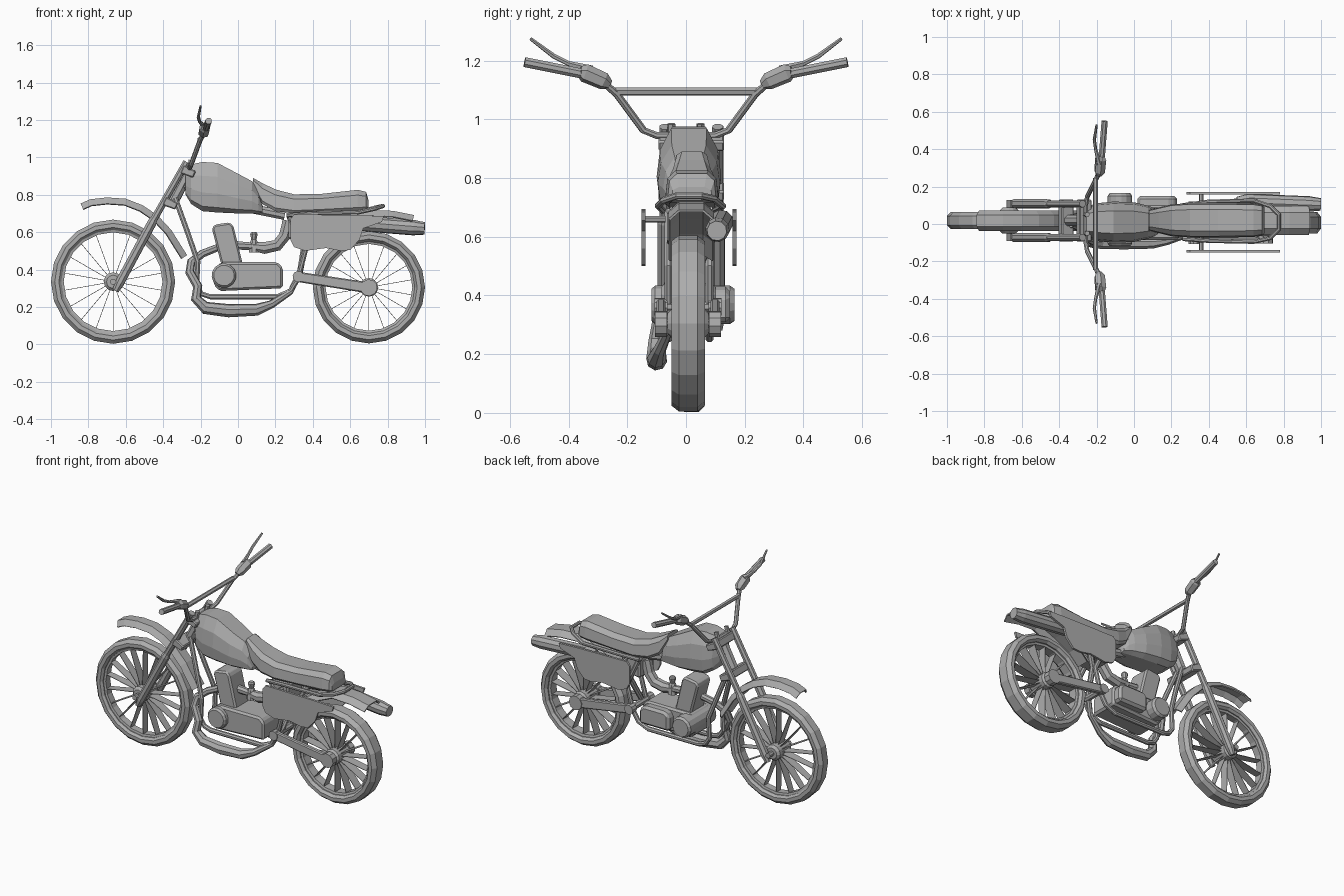
import bpy, bmesh, math
from mathutils import Vector

if "Cube" in bpy.data.objects:
    bpy.data.objects.remove(bpy.data.objects["Cube"], do_unlink=True)

grey = bpy.data.materials.new("plain grey")
grey.use_nodes = True
grey.diffuse_color = (0.42, 0.42, 0.42, 1)
grey.node_tree.nodes["Principled BSDF"].inputs["Base Color"].default_value = grey.diffuse_color

SIDES = (("near", -1), ("far", 1))


def build(name, verts, faces, bevel=0, thick=0):
    """Mesh object with optional bevel or sheet thickness."""
    me = bpy.data.meshes.new(name)
    me.from_pydata([tuple(v) for v in verts], [], faces)
    bm = bmesh.new()
    bm.from_mesh(me)
    bmesh.ops.recalc_face_normals(bm, faces=bm.faces)
    bm.to_mesh(me)
    bm.free()
    me.materials.append(grey)
    ob = bpy.data.objects.new(name, me)
    bpy.context.collection.objects.link(ob)
    if bevel:
        mod = ob.modifiers.new("bevel", "BEVEL")
        mod.width, mod.segments = bevel, 1
        mod.limit_method = "ANGLE"
    if thick:
        mod = ob.modifiers.new("thickness", "SOLIDIFY")
        mod.thickness, mod.offset = thick, 0
    return ob


def skin(name, rings, caps=True, loop=False, **kw):
    """Bridge a row of equal closed rings."""
    n, m = len(rings[0]), len(rings)
    faces = []
    for i in range(m if loop else m - 1):
        a, b = i * n, (i + 1) % m * n
        for k in range(n):
            j = (k + 1) % n
            faces.append((a + k, a + j, b + j, b + k))
    if caps and not loop:
        faces += [tuple(range(n)), tuple(range((m - 1) * n, m * n))]
    return build(name, [v for r in rings for v in r], faces, **kw)


def tube(name, pts, radii, sides=8):
    """Round pipe through points, with one radius or one per point."""
    pts = [Vector(p) for p in pts]
    if not isinstance(radii, (list, tuple)):
        radii = [radii] * len(pts)
    rings, u, old = [], None, None
    for i, p in enumerate(pts):
        t = (pts[min(i + 1, len(pts) - 1)] - pts[max(i - 1, 0)]).normalized()
        u = t.orthogonal().normalized() if u is None else old.rotation_difference(t) @ u
        old, v = t, t.cross(u)
        rings.append([p + radii[i] * (math.cos(a) * u + math.sin(a) * v)
                      for a in (math.tau * (k + 0.5) / sides for k in range(sides))])
    return skin(name, rings)


def prism(name, outline, y0, y1, bevel=0):
    """Side outline (x, z) pushed across y."""
    return skin(name, [[(x, y, z) for x, z in outline] for y in (y0, y1)], bevel=bevel)


def loft(name, half, stations, yc):
    """Body with a shared section; each station is x, bottom, top, half width."""
    section = half + [(-y, z) for y, z in reversed(half)]
    return skin(name, [[(x, yc + y * w, lo + z * (hi - lo)) for y, z in section]
                       for x, lo, hi, w in stations])


def lathe(name, profile, centre, segs):
    """Ring spun about an axle along y; profile is radius, y."""
    cx, cy, cz = centre
    rings = []
    for i in range(segs):
        a = math.tau * i / segs - math.pi / 2
        rings.append([(cx + r * math.cos(a), cy + y, cz + r * math.sin(a)) for r, y in profile])
    return skin(name, rings, loop=True)


def fender(name, path, yc, w, drop):
    """Arched sheet swept along a side path (x, z)."""
    verts, faces = [], []
    for i, (x, z) in enumerate(path):
        (ax, az), (bx, bz) = path[max(i - 1, 0)], path[min(i + 1, len(path) - 1)]
        n = Vector((bz - az, 0, ax - bx)).normalized()
        for y, d in ((-1, 1), (-0.55, 0), (0.55, 0), (1, 1)):
            verts.append(Vector((x, yc + y * w, z)) + n * d * drop)
    for i in range(len(path) - 1):
        for k in range(3):
            a = i * 4 + k
            faces.append((a, a + 1, a + 5, a + 4))
    return build(name, verts, faces, thick=0.008)


def wheel(name, centre, R, w):
    lathe(name + "_tyre", [(R, -w * .55), (R, w * .55), (R - .02, w), (R - .042, w),
                           (R - .055, w * .7), (R - .055, -w * .7), (R - .042, -w), (R - .02, -w)], centre, 20)
    lathe(name + "_rim", [(R - .05, -w * .6), (R - .05, w * .6),
                          (R - .068, w * .5), (R - .068, -w * .5)], centre, 20)
    # Flat blade spokes
    c, verts, faces = Vector(centre), [], []
    for i in range(18):
        a = math.tau * (i + 0.5) / 18
        d = Vector((math.cos(a), 0, math.sin(a)))
        for r, y in ((.03, -.03), (.03, .03), (R - .06, w * .5), (R - .06, -w * .5)):
            verts.append(c + d * r + Vector((0, y, 0)))
        faces.append(tuple(range(i * 4, i * 4 + 4)))
    build(name + "_spokes", verts, faces, thick=0.003)
    x, y, z = centre
    tube(name + "_hub", [(x, y + k, z) for k in (-.07, -.055, .055, .07)], [.035, .05, .05, .035], 12)
    tube(name + "_axle", [(x, y - .11, z), (x, y + .11, z)], .016)


# Wheels
FY, RY = 0.018, 0.007
wheel("front_wheel", (-.668, FY, .335), .332, .045)
wheel("rear_wheel", (.70, RY, .305), .30, .057)

# Fork and steering head
for side, s in SIDES:
    y = FY + s * .09
    tube("fork_slider_" + side, [(-.655, y, .285), (-.635, y, .325), (-.46, y, .65), (-.45, y, .67)],
         [.018, .026, .026, .02])
    tube("fork_tube_" + side, [(-.46, y, .65), (-.275, y, .975)], .02)
    tube("bar_clamp_" + side, [(-.262, s * .05, .93), (-.25, s * .05, .985)], .014, 6)
tube("steering_head", [(-.35, FY, .76), (-.255, FY, .94)], .032)
for name, x, z in (("lower_clamp", -.385, .765), ("upper_clamp", -.29, .935)):
    prism(name, [(x - .02, z - .02), (x + .05, z - .045), (x + .065, z - .01), (x, z + .025)],
          FY - .112, FY + .112, .006)

# Handlebar, crossbar, grips and levers
half = [(-.258, .10, .945), (-.25, .145, .963), (-.205, .235, 1.085), (-.185, .28, 1.125),
        (-.172, .36, 1.155), (-.158, .545, 1.195)]
tube("handlebar", [(x, -y, z) for x, y, z in reversed(half)] + half, .013)
tube("crossbar", [(-.205, -.245, 1.095), (-.205, .245, 1.095)], .014, 6)
for side, s in SIDES:
    tube("grip_" + side, [(-.172, s * .36, 1.157), (-.157, s * .55, 1.195)], .018)
    tube("control_housing_" + side, [(-.188, s * .26, 1.118), (-.184, s * .28, 1.13),
                                     (-.178, s * .345, 1.158), (-.175, s * .36, 1.16)],
         [.016, .03, .032, .022], 6)
    tube("lever_" + side, [(-.185, s * .32, 1.17), (-.205, s * .40, 1.19), (-.212, s * .45, 1.215),
                           (-.20, s * .53, 1.275)], [.014, .009, .009, .006], 6)

# Fenders
fender("front_fender", [(-.84, .75), (-.79, .772), (-.70, .782), (-.60, .775), (-.51, .74), (-.43, .685),
                        (-.36, .61), (-.31, .53), (-.275, .475)], FY, .052, .032)
fender("rear_fender", [(.40, .54), (.47, .61), (.58, .665), (.70, .715), (.83, .71), (.94, .688)], .018, .075, .03)

# Fuel tank and seat
loft("fuel_tank", [(.6, 0), (.92, .1), (1, .38), (.9, .72), (.55, 1)],
     [(-.28, .80, .93, .05), (-.25, .75, .962, .085), (-.19, .712, .975, .102), (-.11, .705, .97, .11),
      (0, .70, .912, .106), (.075, .70, .872, .088), (.11, .70, .82, .075), (.132, .705, .735, .06)], .01)
loft("seat", [(.85, 0), (1, .15), (.93, .75), (.62, 1)],
     [(.08, .85, .89, .055), (.13, .75, .862, .068), (.20, .712, .828, .085), (.30, .70, .802, .092),
      (.45, .707, .805, .092), (.64, .715, .826, .09), (.685, .72, .815, .082), (.698, .725, .77, .07)], .02)

# Side panels
panel = [(.28, .67), (.30, .695), (.66, .69), (.78, .685), (.77, .655), (.67, .62), (.65, .56),
         (.60, .505), (.55, .50), (.47, .515), (.36, .50), (.30, .52), (.28, .56)]
for side, s in SIDES:
    y = .01 + s * .155
    prism("side_panel_" + side, panel, y - .007, y + .007)
    tube("panel_mount_" + side, [(.36, .01 + s * .08, .66), (.36, y, .66)], .012, 6)

# Frame: backbone, cradle, seat loop
tube("backbone", [(-.30, .015, .86), (-.10, .015, .76), (.25, .015, .69)], .026)
for side, s in SIDES:
    y = .01 + s * .07
    tube("cradle_tube_" + side, [(-.335, .015 + s * .02, .78), (-.27, .01 + s * .045, .60), (-.215, y, .44),
                                 (-.222, y, .31), (-.195, y, .27), (-.15, y, .255), (.21, y, .255),
                                 (.28, y, .285), (.32, y, .35), (.36, y, .50), (.27, y, .69)], .015)
    # Swingarm
    y = RY + s * .092
    prism("swingarm_" + side, [(.31, .335), (.31, .39), (.68, .335), (.72, .325), (.72, .275), (.68, .275)],
          y - .015, y + .015, .006)
    tube("swingarm_pivot_" + side, [(.322, y - .022, .362), (.322, y + .022, .362)], .03, 10)
    tube("axle_plate_" + side, [(.70, y - .02, .303), (.70, y + .02, .303)], .045, 10)
tube("seat_loop", [(.26, .10, .69), (.40, .12, .70), (.64, .125, .705), (.73, .095, .73), (.775, .05, .74),
                   (.775, -.03, .74), (.73, -.075, .725), (.64, -.095, .705), (.40, -.09, .70), (.26, -.08, .69)], .012)
tube("pivot_crossmember", [(.322, -.09, .362), (.322, .105, .362)], .02)

# Engine
prism("crankcase", [(-.13, .32), (-.13, .40), (-.09, .44), (.21, .44), (.24, .41), (.24, .30), (-.10, .285)],
      -.085, .10, .012)
prism("gearbox_cover", [(.02, .31), (.02, .41), (.05, .43), (.20, .43), (.23, .40), (.23, .31)], .08, .15, .015)
tube("crank_cover", [(-.075, y, .368) for y in (-.118, -.105, .15, .165)], [.055, .066, .066, .055], 14)
prism("cylinder", [(-.14, .62), (-.125, .64), (-.045, .652), (-.025, .635), (.025, .43), (-.09, .43)],
      -.055, .08, .01)
tube("intake", [(-.02, .015, .53), (.06, .015, .525), (.14, .015, .515), (.21, .015, .53),
                (.25, .015, .58), (.27, .015, .66)], [.025, .022, .034, .034, .034, .034])
tube("carburettor", [(.085, .015, y) for y in (.49, .55, .56, .59, .60)], [.03, .022, .015, .022, .014])
prism("air_box", [(.27, .56), (.27, .69), (.40, .69), (.40, .58)], -.065, .085, .01)

# Exhaust and silencer
tube("exhaust_pipe", [(-.09, 0, .525), (-.19, -.03, .485), (-.25, -.05, .44), (-.258, -.07, .385),
                      (-.215, -.09, .31), (-.225, -.10, .245), (-.175, -.10, .195), (-.05, -.10, .18),
                      (.10, -.10, .185), (.18, -.09, .215), (.28, -.06, .28), (.33, -.02, .38),
                      (.355, .05, .52), (.43, .10, .635), (.60, .12, .652)],
     [.02, .022, .024, .024, .025, .028, .034, .036, .032, .022, .016, .016, .018, .022, .024])
tube("silencer", [(.55, .12, .655), (.61, .12, .65), (.94, .107, .624), (.965, .106, .622), (.998, .105, .62)],
     [.026, .042, .042, .038, .034], 10)
